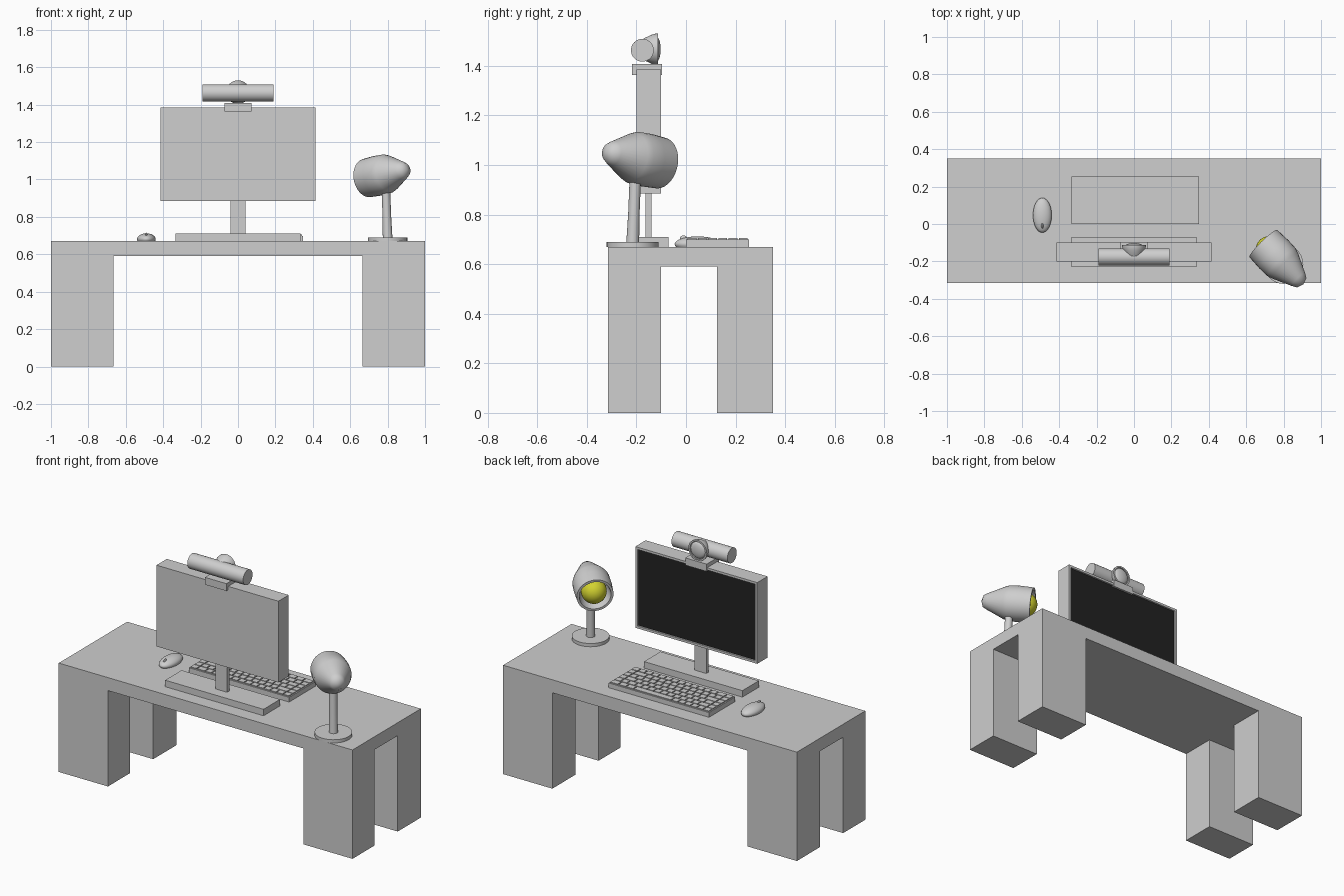
import bpy, bmesh, math
from mathutils import Vector, Matrix

if "Cube" in bpy.data.objects:
    bpy.data.objects.remove(bpy.data.objects["Cube"], do_unlink=True)


def material(name, rgb):
    m = bpy.data.materials.new(name)
    m.use_nodes = True
    m.diffuse_color = (*rgb, 1)
    m.node_tree.nodes["Principled BSDF"].inputs["Base Color"].default_value = (*rgb, 1)
    return m


GREY = material("light grey", (0.62, 0.62, 0.62))
BLACK = material("screen black", (0.016, 0.016, 0.016))
YELLOW = material("bulb yellow", (0.65, 0.65, 0.03))


def finish(name, bm, mats=(GREY,), smooth=None):
    me = bpy.data.meshes.new(name)
    bm.normal_update()
    bm.to_mesh(me)
    bm.free()
    ob = bpy.data.objects.new(name, me)
    bpy.context.collection.objects.link(ob)
    for m in mats:
        me.materials.append(m)
    if smooth:
        bpy.ops.object.select_all(action="DESELECT")
        ob.select_set(True)
        bpy.context.view_layer.objects.active = ob
        bpy.ops.object.shade_smooth_by_angle(angle=math.radians(smooth))
    return ob


def add_box(bm, x0, x1, y0, y1, z0, z1):
    centre = Vector((x0 + x1, y0 + y1, z0 + z1)) / 2
    size = Matrix.Diagonal((x1 - x0, y1 - y0, z1 - z0, 1))
    bmesh.ops.create_cube(bm, size=1, matrix=Matrix.Translation(centre) @ size)


def box(name, *limits):
    bm = bmesh.new()
    add_box(bm, *limits)
    return finish(name, bm)


def lathe(name, profile, origin, axis, segments=32, smooth=35):
    """Spin (radius, distance) points around an axis starting at origin."""
    bm = bmesh.new()
    verts = [bm.verts.new((r, 0, d)) for r, d in profile]
    edges = [bm.edges.new(pair) for pair in zip(verts, verts[1:])]
    bmesh.ops.spin(bm, geom=verts + edges, cent=(0, 0, 0), axis=(0, 0, 1),
                   angle=math.tau, steps=segments)
    bmesh.ops.remove_doubles(bm, verts=bm.verts, dist=0.0001)
    bmesh.ops.recalc_face_normals(bm, faces=bm.faces)
    turn = Vector(axis).to_track_quat("Z", "Y").to_matrix().to_4x4()
    bm.transform(Matrix.Translation(origin) @ turn)
    return finish(name, bm, smooth=smooth)


def ellipsoid(name, centre, radii, mat=GREY, flat_bottom=False):
    bm = bmesh.new()
    bmesh.ops.create_uvsphere(bm, u_segments=32, v_segments=16, radius=1)
    if flat_bottom:
        bmesh.ops.bisect_plane(bm, geom=bm.verts[:] + bm.edges[:] + bm.faces[:],
                               plane_co=(0, 0, -0.35), plane_no=(0, 0, -1), clear_outer=True)
        bmesh.ops.holes_fill(bm, edges=[e for e in bm.edges if e.is_boundary])
    bm.transform(Matrix.Translation(centre) @ Matrix.Diagonal((*radii, 1)))
    return finish(name, bm, (mat,), smooth=40)


# Desk: one body, legs extruded down from the corner cells of the top
bm = bmesh.new()
xs, ys = (-1, -0.665, 0.665, 1), (-0.315, -0.10, 0.125, 0.35)
grid = [[bm.verts.new((x, y, 0.67)) for y in ys] for x in xs]
for i in range(3):
    for j in range(3):
        bm.faces.new((grid[i][j], grid[i + 1][j], grid[i + 1][j + 1], grid[i][j + 1]))
top = bm.faces[:]
solid = bmesh.ops.extrude_face_region(bm, geom=top, use_keep_orig=True)["geom"]
bmesh.ops.translate(bm, vec=(0, 0, -0.08), verts=[v for v in solid if isinstance(v, bmesh.types.BMVert)])
under = [f for f in solid if isinstance(f, bmesh.types.BMFace)]
corners = [f for f in under if abs(f.calc_center_median().x) > 0.7
           and not -0.1 < f.calc_center_median().y < 0.12]
for foot in bmesh.ops.extrude_discrete_faces(bm, faces=corners)["faces"]:
    bmesh.ops.translate(bm, vec=(0, 0, -0.59), verts=foot.verts)
bmesh.ops.recalc_face_normals(bm, faces=bm.faces)
finish("desk", bm)

# Monitor with a recessed screen facing the seat side
bm = bmesh.new()
add_box(bm, -0.415, 0.415, -0.20, -0.10, 0.885, 1.385)
bm.normal_update()
screen = next(f for f in bm.faces if f.normal.y > 0.9)
bmesh.ops.inset_region(bm, faces=[screen], thickness=0.02)
bmesh.ops.inset_region(bm, faces=[screen], thickness=0.0005, depth=-0.01)
screen.material_index = 1
finish("monitor", bm, (GREY, BLACK))
box("monitor_stem", -0.04, 0.04, -0.163, -0.14, 0.70, 0.89)
box("monitor_base", -0.335, 0.335, -0.23, -0.07, 0.67, 0.71)

# Webcam on a clip
box("webcam_clip", -0.073, 0.073, -0.217, -0.097, 1.363, 1.408)
lathe("webcam_bar", [(0, 0), (0.046, 0), (0.046, 0.38), (0, 0.38)],
      (-0.19, -0.176, 1.463), (1, 0, 0))
lathe("webcam_head", [(0, 0), (0.022, 0), (0.044, 0.03), (0.058, 0.06), (0.063, 0.077),
                      (0.063, 0.088), (0.053, 0.088), (0.053, 0.08), (0, 0.08)],
      (0, -0.20, 1.467), (0, 1, 0))
ellipsoid("webcam_lens", (0, -0.12, 1.467), (0.05, 0.018, 0.05))

# Keyboard: rows of keys, widths in key units, front row holds the space bar
box("keyboard_base", -0.335, 0.348, 0.0, 0.255, 0.67, 0.699)
rows = [
    [1] * 6 + [6, 1.2, 1.2, 1.3],
    [1, 1.5] + [1] * 10 + [1.2, 1, 1],
    [1, 1.2] + [1] * 11 + [1.5, 1],
    [1, 1.8] + [1] * 12 + [1],
    [1] * 13 + [1.8, 1],
    [1, 1.3] + [1] * 13,
]
bm = bmesh.new()
left, right, pitch, gap = -0.331, 0.344, 0.0415, 0.003
for r, widths in enumerate(rows):
    unit = (right - left) / sum(widths)
    y1 = 0.252 - r * pitch
    x = left
    for w in widths:
        add_box(bm, x + gap, x + w * unit - gap, y1 - pitch + gap, y1 - gap, 0.698, 0.705)
        x += w * unit
finish("keyboard_keys", bm)

# Mouse
ellipsoid("mouse_body", (-0.49, 0.047, 0.681), (0.05, 0.093, 0.031), flat_bottom=True)
ellipsoid("mouse_wheel", (-0.49, -0.01, 0.704), (0.006, 0.015, 0.012))

# Desk lamp
lathe("lamp_base", [(0, 0), (0.105, 0), (0.105, 0.02), (0, 0.02)], (0.80, -0.215, 0.67), (0, 0, 1))
lathe("lamp_stem", [(0, 0), (0.026, 0), (0.023, 0.12), (0.023, 0.28), (0, 0.28)],
      (0.80, -0.215, 0.685), (-0.035, 0.04, 1))
mouth = Vector((0.692, -0.105, 1.008))
axis = Vector((0.21, -0.215, 0.045)).normalized()
lathe("lamp_shade", [(0, 0.10), (0.075, 0.09), (0.09, 0.0), (0.104, 0.0), (0.108, 0.08),
                     (0.106, 0.14), (0.098, 0.165), (0.05, 0.27), (0.036, 0.295), (0, 0.308)],
      mouth, axis, smooth=50)
ellipsoid("lamp_bulb", mouth + axis * 0.045, (0.072, 0.072, 0.072), YELLOW)
